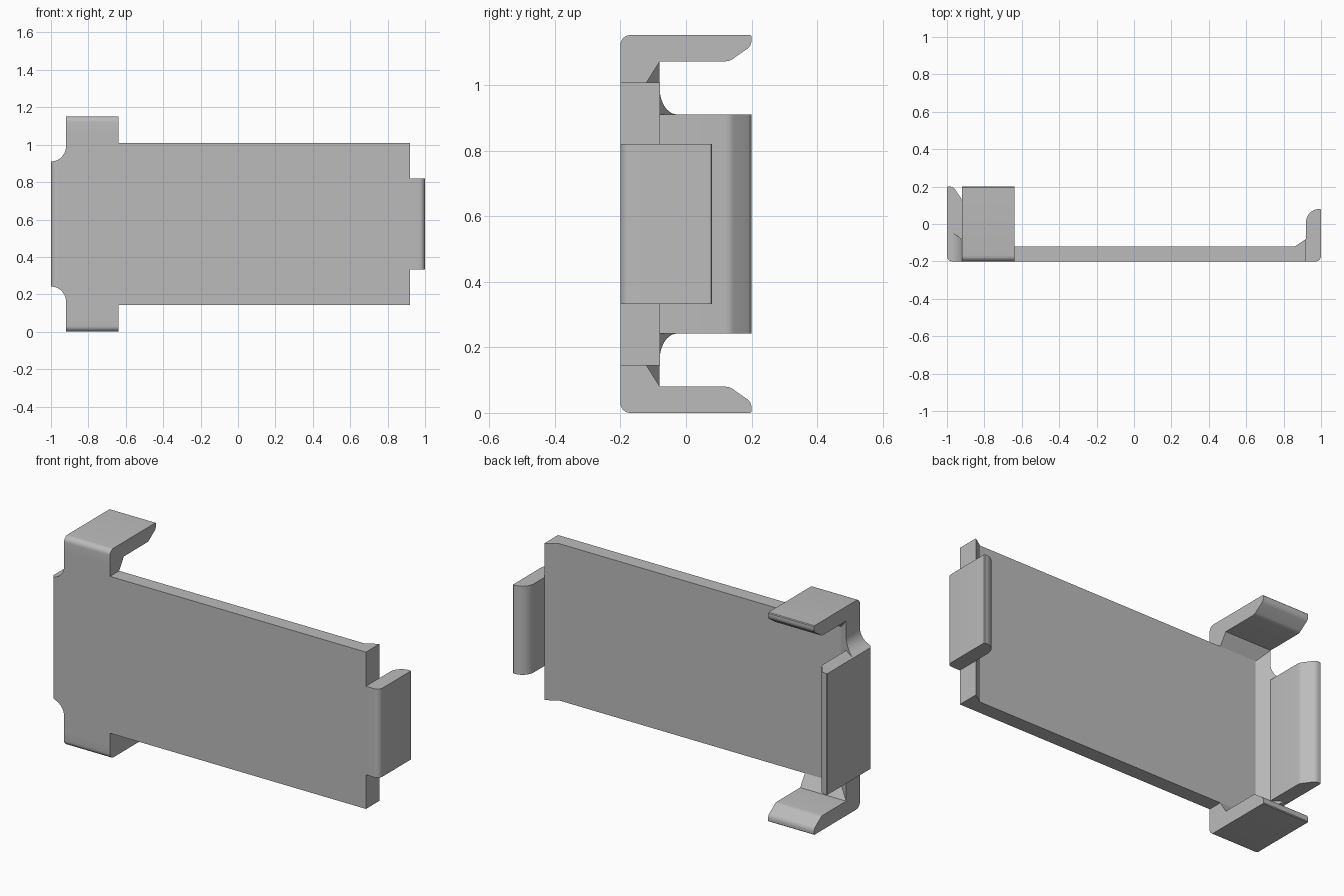
import bpy, bmesh, math
from mathutils import Vector

cube = bpy.data.objects.get("Cube")
if cube:
    bpy.data.objects.remove(cube)

HEIGHT = 1.152
grey = bpy.data.materials.new("plain grey")
grey.use_nodes = True
colour = (0.5, 0.5, 0.5, 1)
grey.diffuse_color = colour
grey.node_tree.nodes["Principled BSDF"].inputs["Base Color"].default_value = colour


def arc(cx, cy, r, start, end, steps=10):
    """Points along a circular arc, angles in degrees."""
    angles = [math.radians(start + (end - start) * i / steps) for i in range(steps + 1)]
    return [(cx + r * math.cos(a), cy + r * math.sin(a)) for a in angles]


def prism(name, points, axis, low, high):
    """Extrude a closed 2D profile along one axis."""
    place = {"x": lambda a, b, h: (h, a, b),
             "y": lambda a, b, h: (a, h, b),
             "z": lambda a, b, h: (a, b, h)}[axis]
    bm = bmesh.new()
    base = bm.faces.new([bm.verts.new(place(a, b, low)) for a, b in points])
    shift = Vector(place(0, 0, high - low))
    moved = bmesh.ops.extrude_face_region(bm, geom=[base], use_keep_orig=True)["geom"]
    bmesh.ops.translate(bm, vec=shift, verts=[v for v in moved if isinstance(v, bmesh.types.BMVert)])
    bmesh.ops.recalc_face_normals(bm, faces=bm.faces)
    mesh = bpy.data.meshes.new(name)
    bm.to_mesh(mesh)
    bm.free()
    mesh.materials.append(grey)
    obj = bpy.data.objects.new(name, mesh)
    bpy.context.collection.objects.link(obj)
    return obj


def smooth(obj):
    bpy.ops.object.select_all(action="DESELECT")
    obj.select_set(True)
    bpy.context.view_layer.objects.active = obj
    bpy.ops.object.shade_smooth_by_angle(angle=math.radians(30))


# Bevelled hook tip: reach in y, depth measured inward from the outer face
tip = ([(0.12, 0.08)] + arc(0.12, 0.04, 0.04, 75, 45, 4)
       + arc(0.165, 0.015, 0.035, 45, 0, 6) + [(0.2, 0.004), (0.196, 0)])

# Back plate: cross-section with sloped ends, trimmed to the front outline
section = (arc(-0.97, -0.17, 0.03, 180, 270, 6)
           + [(0.92, -0.2), (0.92, -0.08), (0.86, -0.12), (-0.86, -0.12), (-1, -0.027)])
plate = prism("back_plate", section, "z", -0.1, HEIGHT + 0.1)
upper = ([(1.1, 0.82), (0.92, 0.82), (0.92, 1.008), (-0.64, 1.008), (-0.64, 1.072), (-0.92, 1.072)]
         + arc(-1, 0.99, 0.08, 0, -90) + [(-1.1, 0.91)])
outline = upper + [(x, HEIGHT - z) for x, z in reversed(upper)]
cutter = prism("plate_outline_cutter", outline, "y", -0.4, 0.4)
cutter.hide_render = True
trim = plate.modifiers.new("trim", "BOOLEAN")
trim.operation = "INTERSECT"
trim.solver = "EXACT"
trim.object = cutter
bpy.context.view_layer.objects.active = plate
bpy.ops.object.modifier_apply(modifier=trim.name)
bpy.data.objects.remove(cutter)
smooth(plate)

# Upper and lower hooks with a sloped root
hook = ([(-0.2, 0.08), (-0.12, 0.08), (-0.12, 0.144), (-0.08, 0.08)] + tip
        + arc(-0.17, 0.03, 0.03, 270, 180, 6))
smooth(prism("lower_hook", hook, "x", -0.92, -0.64))
smooth(prism("upper_hook", [(y, HEIGHT - d) for y, d in hook], "x", -0.92, -0.64))

# Tall side flange with the same tip
flange = [(-1, -0.027), (-0.92, -0.08)] + [(-1 + d, y) for y, d in tip]
smooth(prism("right_flange", flange, "z", HEIGHT - 0.91, 0.91))

# Short side flange with a rounded tip
lip = (arc(0.97, -0.17, 0.03, 270, 360, 6) + [(1, 0.076), (0.996, 0.08)]
       + arc(0.99, 0.01, 0.07, 90, 180) + [(0.92, -0.2)])
smooth(prism("left_flange", lip, "z", HEIGHT - 0.82, 0.82))
